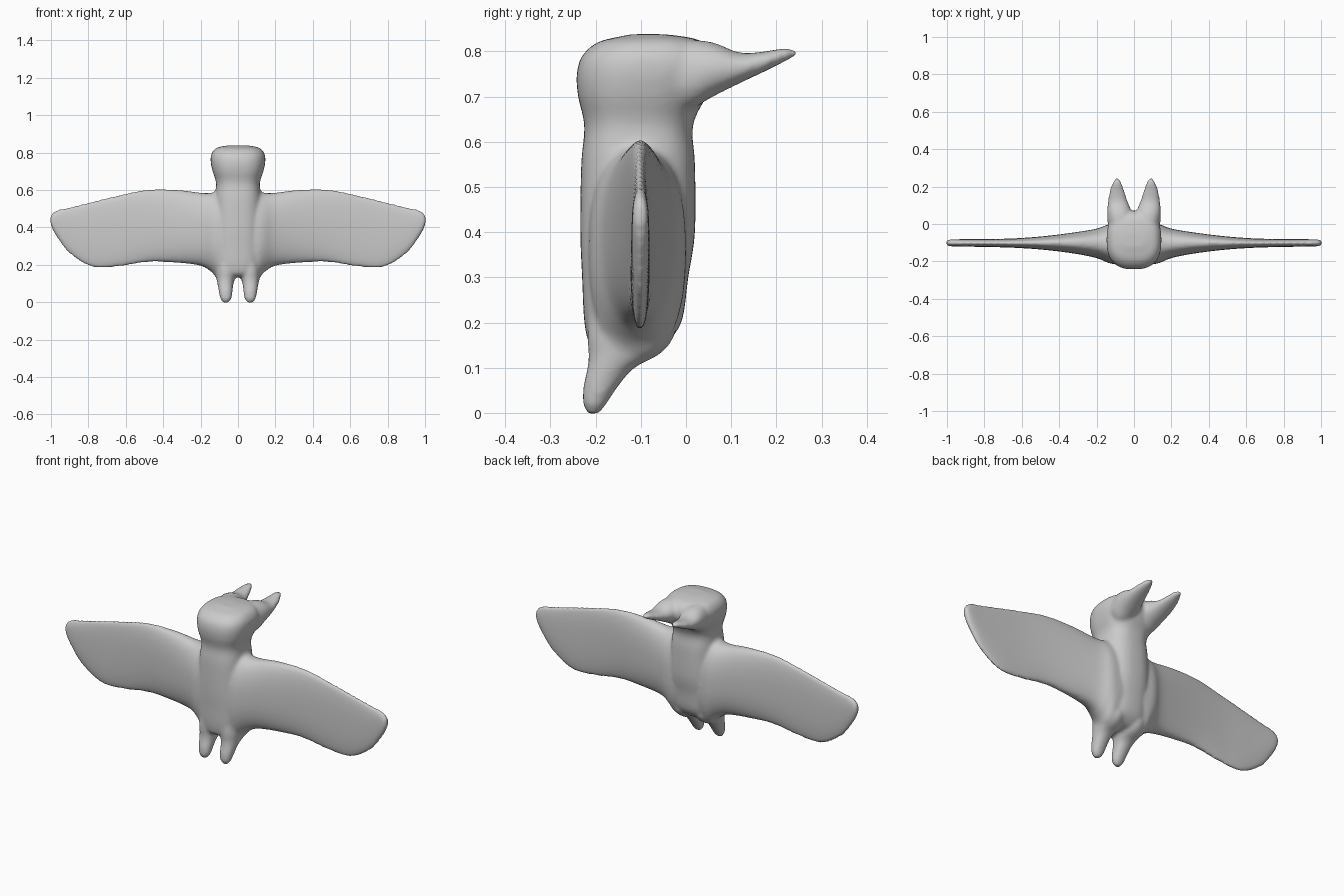
import bpy, bmesh, math
from mathutils import Vector

SEG, SUB = 40, 4


def smooth_path(rows):
    """Catmull-Rom interpolation of cross-section rows."""
    p = [Vector(r) for r in rows]
    out = []
    for i in range(len(p) - 1):
        a, b, c, d = p[max(i - 1, 0)], p[i], p[i + 1], p[min(i + 2, len(p) - 1)]
        for k in range(SUB):
            t = k / SUB
            out.append(0.5 * (2 * b + (c - a) * t + (2 * a - 5 * b + 4 * c - d) * t * t
                              + (3 * b - a - 3 * c + d) * t ** 3))
    return out + [p[-1]]


def loft(bm, axis, rows, power=2.0, side=1):
    """Rows are (position, u0, u1, v0, v1) along the axis; closed rounded sections."""
    rings = []
    for pos, u0, u1, v0, v1 in smooth_path([Vector(r) for r in rows]):
        ring = []
        for k in range(SEG):
            a = 2 * math.pi * k / SEG
            c, s = math.cos(a), math.sin(a)
            u = (u0 + u1) / 2 + (u1 - u0) / 2 * math.copysign(abs(c) ** (2 / power), c)
            v = (v0 + v1) / 2 + (v1 - v0) / 2 * math.copysign(abs(s) ** (2 / power), s)
            x, y, z = {'x': (pos, u, v), 'y': (u, pos, v), 'z': (u, v, pos)}[axis]
            ring.append(bm.verts.new((x * side, y, z)))
        rings.append(ring)
    faces = [bm.faces.new(rings[0]), bm.faces.new(rings[-1][::-1])]
    for a, b in zip(rings, rings[1:]):
        for k in range(SEG):
            n = (k + 1) % SEG
            faces.append(bm.faces.new((a[k], b[k], b[n], a[n])))
    bmesh.ops.recalc_face_normals(bm, faces=faces)


bm = bmesh.new()

# Torso and head
loft(bm, 'z', [
    (0.135, -0.05, 0.05, -0.18, -0.09),
    (0.15, -0.10, 0.10, -0.212, -0.05),
    (0.20, -0.125, 0.125, -0.225, -0.01),
    (0.30, -0.13, 0.13, -0.23, 0.005),
    (0.40, -0.13, 0.13, -0.234, 0.02),
    (0.55, -0.125, 0.125, -0.232, 0.02),
    (0.635, -0.117, 0.117, -0.225, 0.015),
    (0.70, -0.136, 0.136, -0.239, 0.045),
    (0.75, -0.146, 0.146, -0.242, 0.07),
    (0.79, -0.143, 0.143, -0.230, 0.065),
    (0.82, -0.122, 0.122, -0.196, 0.04),
    (0.832, -0.09, 0.09, -0.15, 0.0),
    (0.838, -0.05, 0.05, -0.12, -0.05)], 2.6)

for side in (-1, 1):
    # Wing
    loft(bm, 'x', [
        (0.03, -0.215, 0.0, 0.15, 0.60),
        (0.10, -0.215, 0.0, 0.12, 0.60),
        (0.14, -0.207, -0.003, 0.16, 0.585),
        (0.20, -0.182, -0.025, 0.195, 0.585),
        (0.32, -0.158, -0.045, 0.21, 0.60),
        (0.48, -0.138, -0.065, 0.215, 0.602),
        (0.64, -0.127, -0.077, 0.19, 0.572),
        (0.78, -0.123, -0.080, 0.188, 0.538),
        (0.90, -0.121, -0.081, 0.26, 0.508),
        (0.96, -0.120, -0.082, 0.335, 0.495),
        (0.99, -0.118, -0.084, 0.385, 0.478),
        (1.003, -0.114, -0.088, 0.42, 0.458)], 2.3, side)
    # Ear
    loft(bm, 'y', [
        (-0.06, 0.02, 0.13, 0.69, 0.82),
        (0.0, 0.012, 0.14, 0.67, 0.826),
        (0.06, 0.012, 0.144, 0.700, 0.820),
        (0.12, 0.034, 0.139, 0.730, 0.797),
        (0.18, 0.053, 0.129, 0.758, 0.801),
        (0.22, 0.067, 0.114, 0.778, 0.808),
        (0.243, 0.080, 0.101, 0.788, 0.804)], 2.1, side)
    # Leg
    loft(bm, 'z', [
        (-0.002, 0.052, 0.080, -0.218, -0.192),
        (0.02, 0.035, 0.095, -0.228, -0.176),
        (0.06, 0.029, 0.103, -0.227, -0.149),
        (0.10, 0.024, 0.110, -0.218, -0.114),
        (0.13, 0.014, 0.117, -0.216, -0.058),
        (0.17, 0.008, 0.122, -0.218, -0.026),
        (0.23, 0.010, 0.115, -0.215, -0.02)], 2.2, side)

mesh = bpy.data.meshes.new("winged_body")
bm.to_mesh(mesh)
bm.free()
body = bpy.data.objects.new("winged_body", mesh)
bpy.context.collection.objects.link(body)

# Fuse all parts into one soft skin
fuse = body.modifiers.new("fuse", 'REMESH')
fuse.mode = 'VOXEL'
fuse.voxel_size = 0.009
fuse.use_smooth_shade = True
soften = body.modifiers.new("soften", 'SMOOTH')
soften.factor = 0.5
soften.iterations = 6
